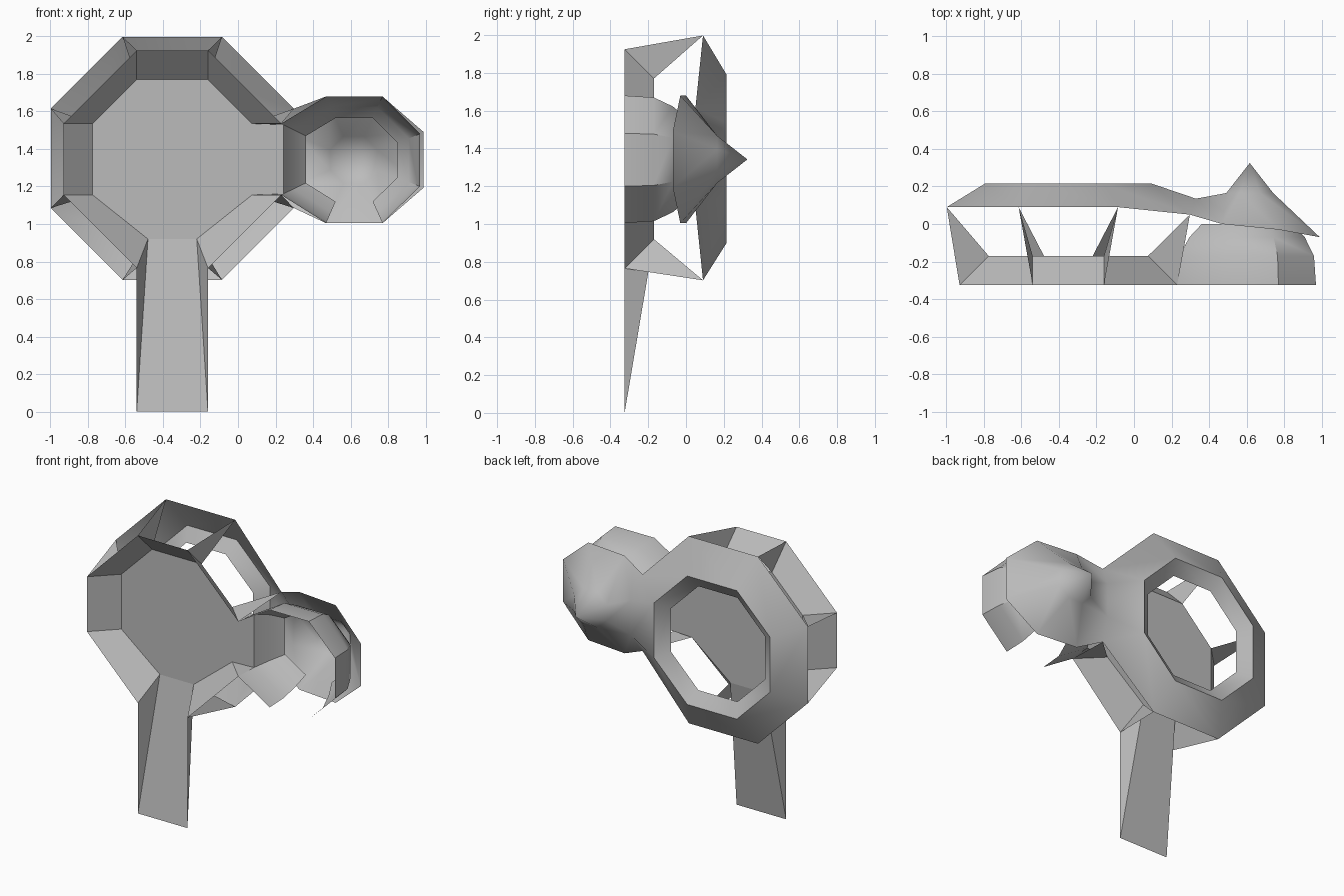
import bpy, bmesh, math
from mathutils import Vector

cube = bpy.data.objects.get("Cube")
if cube:
    bpy.data.objects.remove(cube)

grey = bpy.data.materials.new("plain_grey")
grey.use_nodes = True
grey.diffuse_color = (0.5, 0.5, 0.5, 1)
grey.node_tree.nodes["Principled BSDF"].inputs["Base Color"].default_value = (0.5, 0.5, 0.5, 1)


def octagon(cx, cz, r, h, y):
    """Eight points in an x-z plane, from right-upper, counterclockwise."""
    flat = [(r, h), (h, r), (-h, r), (-r, h), (-r, -h), (-h, -r), (h, -r), (r, -h)]
    return [Vector((cx + a, y, cz + b)) for a, b in flat]


def band(a, b, skip=()):
    """Faces between two matching loops, leaving out the skipped sides."""
    return [(a[i], b[i], b[(i + 1) % len(a)], a[(i + 1) % len(a)])
            for i in range(len(a)) if i not in skip]


def build(name, faces, angle=None):
    bm = bmesh.new()
    for face in faces:
        bm.faces.new([bm.verts.new(p) for p in face])
    bmesh.ops.remove_doubles(bm, verts=bm.verts, dist=0.0005)
    bmesh.ops.recalc_face_normals(bm, faces=bm.faces)
    mesh = bpy.data.meshes.new(name)
    bm.to_mesh(mesh)
    bm.free()
    mesh.materials.append(grey)
    obj = bpy.data.objects.new(name, mesh)
    bpy.context.collection.objects.link(obj)
    if angle:
        bpy.ops.object.select_all(action='DESELECT')
        obj.select_set(True)
        bpy.context.view_layer.objects.active = obj
        bpy.ops.object.shade_smooth_by_angle(angle=math.radians(angle))
    return obj


RIGHT, LEFT, BOTTOM = 7, 3, 5
CX, CZ = -0.35, 1.345
FRONT, FLOOR = -0.325, -0.17

# Shared loops of the large dish and the ring behind it
rim = octagon(CX, CZ, 0.58, 0.19, FRONT)
floor = octagon(CX, CZ, 0.425, 0.19, FLOOR)
for i, x in ((5, -0.48), (6, -0.22)):
    floor[i].x = x
outer = octagon(CX, CZ + 0.005, 0.648, 0.265, 0.09)
for i in (0, 7):
    outer[i].y = 0.05
crown = octagon(CX, CZ, 0.445, 0.19, 0.215)
lip = octagon(CX, CZ, 0.36, 0.15, 0.15)

# Small bowl: loops shrink toward the back
EAR = Vector((0.617, 0, 1.342))
ear_rim = [(0.97, 1.48), (0.77, 1.68), (0.47, 1.68), (rim[0].x, rim[0].z),
           (rim[7].x, rim[7].z), (0.47, 1.005), (0.77, 1.005), (0.97, 1.2)]
levels = []
for y, s in ((FRONT, 1), (FLOOR, 0.97), (-0.07, 0.83), (0, 0.66)):
    levels.append([EAR + (Vector((x, 0, z)) - EAR) * s + Vector((0, y, 0)) for x, z in ear_rim])
bowl = band(levels[0], levels[1], (LEFT, BOTTOM))
for a, b in zip(levels[1:], levels[2:]):
    bowl += band(a, b, (BOTTOM,))
build("small_bowl", bowl, 35)

# Large dish with a flat channel to the small bowl
gate_top, gate_low = levels[1][3], levels[1][4]
dish = [floor] + band(rim, floor, (RIGHT, BOTTOM))
dish += [(floor[0], floor[7], gate_low, gate_top),
         (rim[0], floor[0], gate_top), (rim[7], floor[7], gate_low)]
build("large_dish", dish)

# Channel-shaped handle
foot_l, foot_r = Vector((rim[5].x, FRONT, 0)), Vector((rim[6].x, FRONT, 0))
build("handle", [(floor[5], floor[6], foot_r, foot_l),
                 (rim[5], floor[5], foot_l), (rim[6], floor[6], foot_r)])

# Thin triangular struts joining dish and ring
build("struts", list(zip(rim, floor, outer)))

# Rear shell: ring, bridge and pointed cap in one smooth skin
neck_top, neck_low = Vector((0.33, 0.135, 1.46)), Vector((0.33, 0.135, 1.22))
brim = [Vector(p) for p in ((0.99, -0.07, 1.49), (0.77, -0.03, 1.68), (0.47, 0, 1.68))]
brim += [neck_top, neck_low]
brim += [Vector((p.x, p.y, 2 * EAR.z - p.z)) for p in reversed(brim[:3])]
shoulder = octagon(EAR.x, EAR.z, 0.125, 0.055, 0.165)
tip = EAR + Vector((0, 0.325, 0))
shell = band(outer, crown, (RIGHT,)) + band(crown, lip) + band(brim, shoulder)
shell += [(shoulder[i], shoulder[(i + 1) % 8], tip) for i in range(8)]
shell.append((crown[0], crown[7], neck_low, neck_top))
for c, n, o, b in ((crown[0], neck_top, outer[0], brim[2]),
                   (crown[7], neck_low, outer[7], brim[5])):
    shell += [(c, n, o), (o, n, b)]
build("rear_shell", shell, 50)
